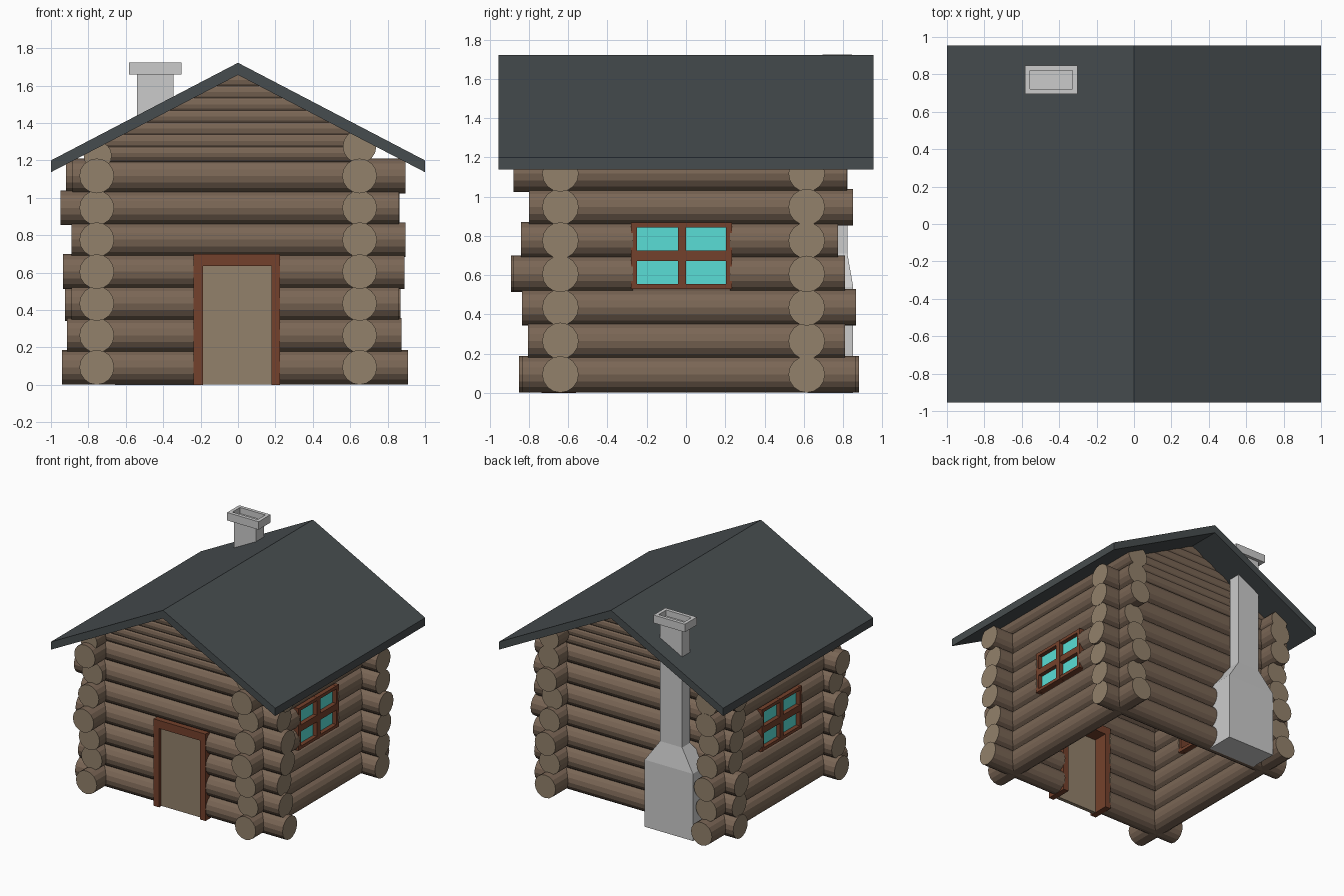
import bpy, bmesh, random
from math import pi
from mathutils import Matrix, Vector

if "Cube" in bpy.data.objects:
    bpy.data.objects.remove(bpy.data.objects["Cube"])

random.seed(4)


def material(name, rgb):
    m = bpy.data.materials.new(name)
    m.diffuse_color = (*rgb, 1)
    m.use_nodes = True
    m.node_tree.nodes["Principled BSDF"].inputs["Base Color"].default_value = m.diffuse_color
    return m


BARK = material("bark", (0.195, 0.133, 0.091))
CUT = material("cut_wood", (0.29, 0.22, 0.147))
TRIM = material("red_trim", (0.175, 0.053, 0.025))
SLATE = material("slate", (0.062, 0.073, 0.077))
GLASS = material("glass", (0.10, 0.73, 0.67))


def finish(bm, name, mats=()):
    bmesh.ops.recalc_face_normals(bm, faces=bm.faces)
    me = bpy.data.meshes.new(name)
    bm.to_mesh(me)
    bm.free()
    for m in mats:
        me.materials.append(m)
    ob = bpy.data.objects.new(name, me)
    bpy.context.collection.objects.link(ob)
    return ob


def add_log(bm, axis, a, b, across, z, r):
    """Log along axis 'x' or 'y' from a to b."""
    mid = (a + b) / 2
    if axis == 'x':
        mat = Matrix.Translation((mid, across, z)) @ Matrix.Rotation(pi / 2, 4, 'Y')
    else:
        mat = Matrix.Translation((across, mid, z)) @ Matrix.Rotation(pi / 2, 4, 'X')
    new = bmesh.ops.create_cone(bm, cap_ends=True, segments=16, radius1=r, radius2=r,
                                depth=b - a, matrix=mat)["verts"]
    for f in {f for v in new for f in v.link_faces}:
        f.material_index = int(len(f.verts) > 4)


def add_box(bm, lo, hi):
    lo, hi = Vector(lo), Vector(hi)
    bmesh.ops.create_cube(bm, size=1, matrix=Matrix.Translation((lo + hi) / 2)
                          @ Matrix.Diagonal((*(hi - lo), 1)))


def log_wall(name, axis, across, ends, opening=None, rows=()):
    """Stack of logs, split at the opening on the given rows."""
    bm = bmesh.new()
    for i, (a, b) in enumerate(ends):
        z = 0.094 + 0.1705 * i
        if i in rows:
            add_log(bm, axis, a, opening[0], across, z, 0.093)
            add_log(bm, axis, opening[1], b, across, z, 0.093)
        else:
            add_log(bm, axis, a, b, across, z, 0.093)
    return finish(bm, name, (BARK, CUT))


def jitter(ends):
    return [(a + random.uniform(-.03, .03), b + random.uniform(-.03, .02)) for a, b in ends]


# Walls
X_ENDS = [(-.94, .91), (-.915, .875), (-.89, .86), (-.935, .89), (-.89, .895), (-.95, .86), (-.885, .895)]
Y_ENDS = [(-.835, .865), (-.805, .81), (-.835, .865), (-.88, .81), (-.84, .775), (-.80, .85), (-.88, .82)]
FRONT, BACK, LEFT, RIGHT = -0.64, 0.615, -0.755, 0.65
log_wall("front_wall", 'x', FRONT, X_ENDS, (-.23, .22), range(4))
log_wall("back_wall", 'x', BACK, jitter([(-.90, .88)] * 7))
log_wall("right_wall", 'y', RIGHT, Y_ENDS, (-.27, .225), (3, 4))
log_wall("left_wall", 'y', LEFT, jitter(Y_ENDS), (-.27, .225), (3, 4))

# Top plate logs tucked under the roof
bm = bmesh.new()
add_log(bm, 'y', -.83, .82, RIGHT, 1.275, .09)
add_log(bm, 'y', -.83, .82, LEFT + .005, 1.225, .075)
finish(bm, "plate_logs", (BARK, CUT))

# Gables: thinner logs trimmed to the roof slope
for name, y in (("front_gable", FRONT - .02), ("back_gable", BACK + .02)):
    bm = bmesh.new()
    for i in range(7):
        add_log(bm, 'x', LEFT, RIGHT, y, 1.24 + .065 * i, .058)
    for s in (-1, 1):
        geom = bm.verts[:] + bm.edges[:] + bm.faces[:]
        cut = bmesh.ops.bisect_plane(bm, geom=geom, plane_co=(0, 0, 1.66),
                                     plane_no=(s * .52, 0, 1), clear_outer=True)
        rim = [e for e in cut["geom_cut"] if isinstance(e, bmesh.types.BMEdge)]
        bmesh.ops.holes_fill(bm, edges=rim)
    finish(bm, name, (BARK, CUT))

# Roof
bm = bmesh.new()
profile = [(-1, 1.137), (-1, 1.2), (0, 1.722), (1, 1.2), (1, 1.137), (0, 1.657)]
rings = [[bm.verts.new((x, y, z)) for x, z in profile] for y in (-.955, .955)]
for i in range(6):
    j = (i + 1) % 6
    bm.faces.new((rings[0][i], rings[0][j], rings[1][j], rings[1][i]))
for r in rings:
    bm.faces.new((r[0], r[1], r[2], r[5]))
    bm.faces.new((r[5], r[2], r[3], r[4]))
finish(bm, "roof", (SLATE,))

# Door and its frame
bm = bmesh.new()
add_box(bm, (-.19, -.71, .003), (.18, -.68, .64))
finish(bm, "door", (CUT,))
bm = bmesh.new()
add_box(bm, (-.238, -.735, 0), (-.188, -.56, .70))
add_box(bm, (.178, -.735, 0), (.225, -.56, .70))
add_box(bm, (-.188, -.735, .635), (.178, -.56, .70))
finish(bm, "door_frame", (TRIM,))

# Windows on both side walls
for side, x, s in (("right", RIGHT, 1), ("left", LEFT, -1)):
    x0, x1 = sorted((x - s * .08, x + s * .085))
    bm = bmesh.new()
    for y0, y1 in ((-.28, -.25), (-.042, 0), (.205, .235)):
        add_box(bm, (x0, y0, .528), (x1, y1, .868))
    for z0, z1 in ((.528, .555), (.67, .725), (.84, .868)):
        add_box(bm, (x0 + .001, -.279, z0 + .001), (x1 - .001, .234, z1 - .001))
    finish(bm, side + "_window_frame", (TRIM,))
    bm = bmesh.new()
    g = x + s * .04
    add_box(bm, (g - .01, -.26, .54), (g + .01, .22, .855))
    finish(bm, side + "_window_glass", (GLASS,))

# Chimney: rectangular sections (half width, y min, y max, z) from hearth to cap recess
sections = [(.215, .62, .852, 0), (.215, .62, .852, .54), (.098, .722, .822, .71),
            (.098, .722, .822, 1.66), (.14, .695, .847, 1.66), (.14, .695, .847, 1.724),
            (.113, .723, .82, 1.724), (.113, .723, .82, 1.675)]
bm = bmesh.new()
loops = [[bm.verts.new((-.443 + sx * w, y, z)) for sx, y in ((-1, y0), (1, y0), (1, y1), (-1, y1))]
         for w, y0, y1, z in sections]
for a, b in zip(loops, loops[1:]):
    for i in range(4):
        j = (i + 1) % 4
        bm.faces.new((a[i], a[j], b[j], b[i]))
bm.faces.new(loops[0])
bm.faces.new(loops[-1])
finish(bm, "chimney")
